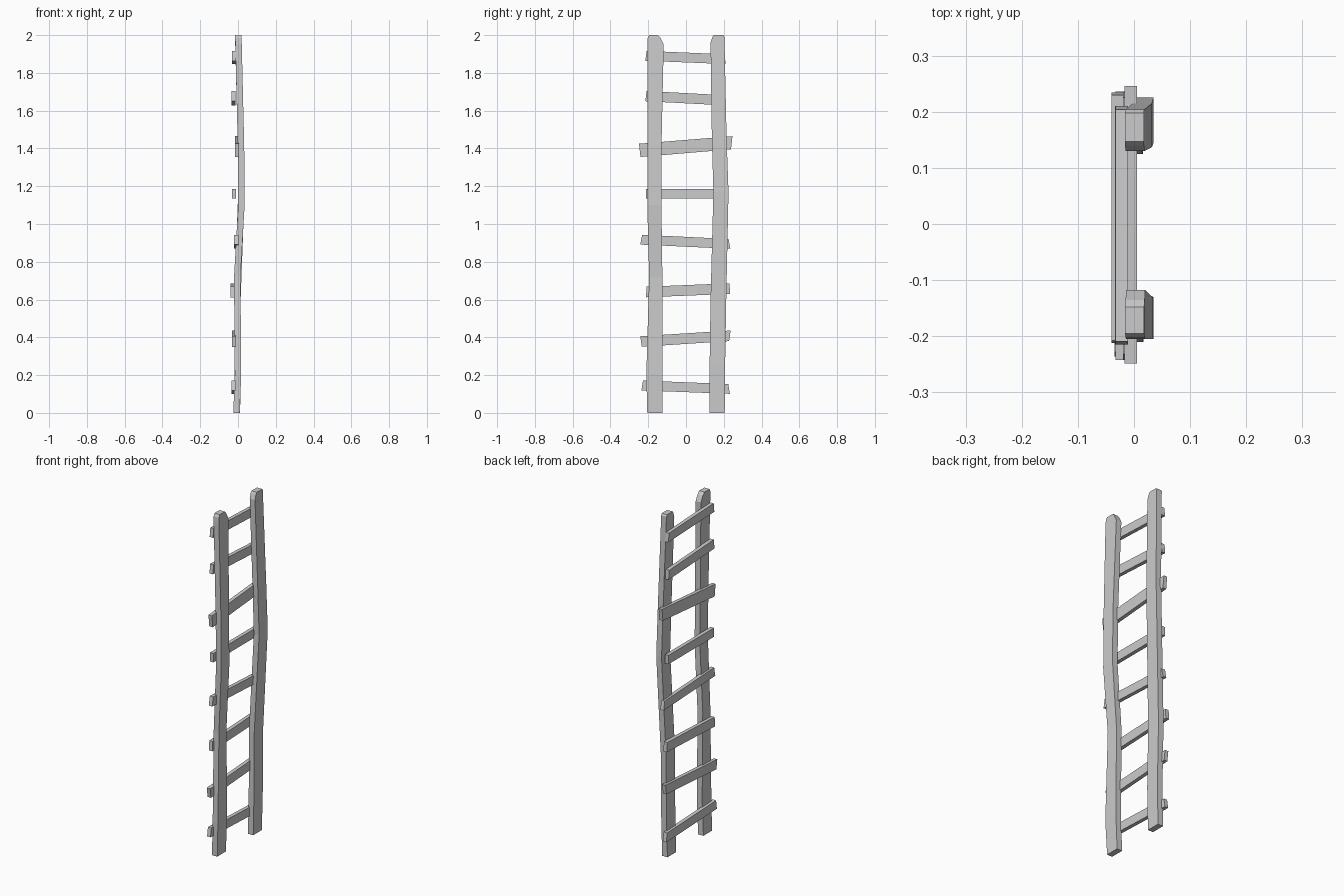
import bpy
import bmesh

cube = bpy.data.objects.get("Cube")
if cube:
    bpy.data.objects.remove(cube, do_unlink=True)

grey = bpy.data.materials.new("plain grey")
grey.use_nodes = True
colour = (0.6, 0.6, 0.6, 1)
grey.diffuse_color = colour
grey.node_tree.nodes["Principled BSDF"].inputs["Base Color"].default_value = colour


def loft(name, rings):
    """Join four-cornered rings into a closed, flat-shaded plank."""
    bm = bmesh.new()
    loops = [[bm.verts.new(p) for p in ring] for ring in rings]
    for a, b in zip(loops, loops[1:]):
        for i in range(4):
            j = (i + 1) % 4
            bm.faces.new((a[i], a[j], b[j], b[i]))
    bm.faces.new(loops[0][::-1])
    bm.faces.new(loops[-1])
    bmesh.ops.recalc_face_normals(bm, faces=bm.faces)
    mesh = bpy.data.meshes.new(name)
    bm.to_mesh(mesh)
    bm.free()
    mesh.materials.append(grey)
    obj = bpy.data.objects.new(name, mesh)
    bpy.context.collection.objects.link(obj)


def rail(name, sections):
    """Upright through sections of height, front y, back y and middle x."""
    t = 0.017
    loft(name, [[(x - t, y0, z), (x + t, y0, z), (x + t, y1, z), (x - t, y1, z)]
                for z, y0, y1, x in sections])


def rung(name, y0, z0, y1, z1, x, h, skew):
    """Slat between two end points, with slightly slanted ends."""
    t = 0.011
    loft(name, [[(x - t, y - s, z - h), (x + t, y - s, z - h),
                 (x + t, y + s, z + h), (x - t, y + s, z + h)]
                for y, z, s in ((y0, z0, skew), (y1, z1, -skew))])


# Warped uprights with chipped tops
rail("front_rail", [
    (0, -0.205, -0.125, -0.008), (0.2, -0.21, -0.125, 0.0),
    (0.72, -0.195, -0.125, -0.004), (1.1, -0.205, -0.13, 0.018),
    (1.4, -0.205, -0.13, 0.016), (1.95, -0.205, -0.118, 0.003),
    (1.985, -0.203, -0.135, 0.002), (2, -0.195, -0.148, 0.001)])
rail("back_rail", [
    (0, 0.125, 0.205, -0.006), (0.25, 0.125, 0.207, -0.001),
    (0.6, 0.13, 0.213, -0.003), (1.17, 0.145, 0.225, 0.018),
    (1.45, 0.137, 0.215, 0.015), (1.96, 0.13, 0.204, 0.002),
    (1.99, 0.14, 0.204, 0.001), (2, 0.147, 0.198, 0.001)])

# Crooked slats nailed across the uprights, bottom to top
slats = [
    (-0.232, 0.145, 0.228, 0.127, -0.024, 0.026, 0.004),
    (-0.238, 0.378, 0.232, 0.408, -0.022, 0.028, -0.004),
    (-0.21, 0.64, 0.232, 0.658, -0.029, 0.028, 0.002),
    (-0.237, 0.917, 0.23, 0.895, -0.009, 0.026, 0.005),
    (-0.212, 1.16, 0.21, 1.16, -0.022, 0.026, 0.0),
    (-0.245, 1.39, 0.242, 1.43, -0.006, 0.035, -0.004),
    (-0.212, 1.677, 0.207, 1.655, -0.023, 0.027, 0.003),
    (-0.212, 1.89, 0.207, 1.873, -0.022, 0.026, 0.003)]
for n, slat in enumerate(slats, 1):
    rung(f"rung_{n}", *slat)
